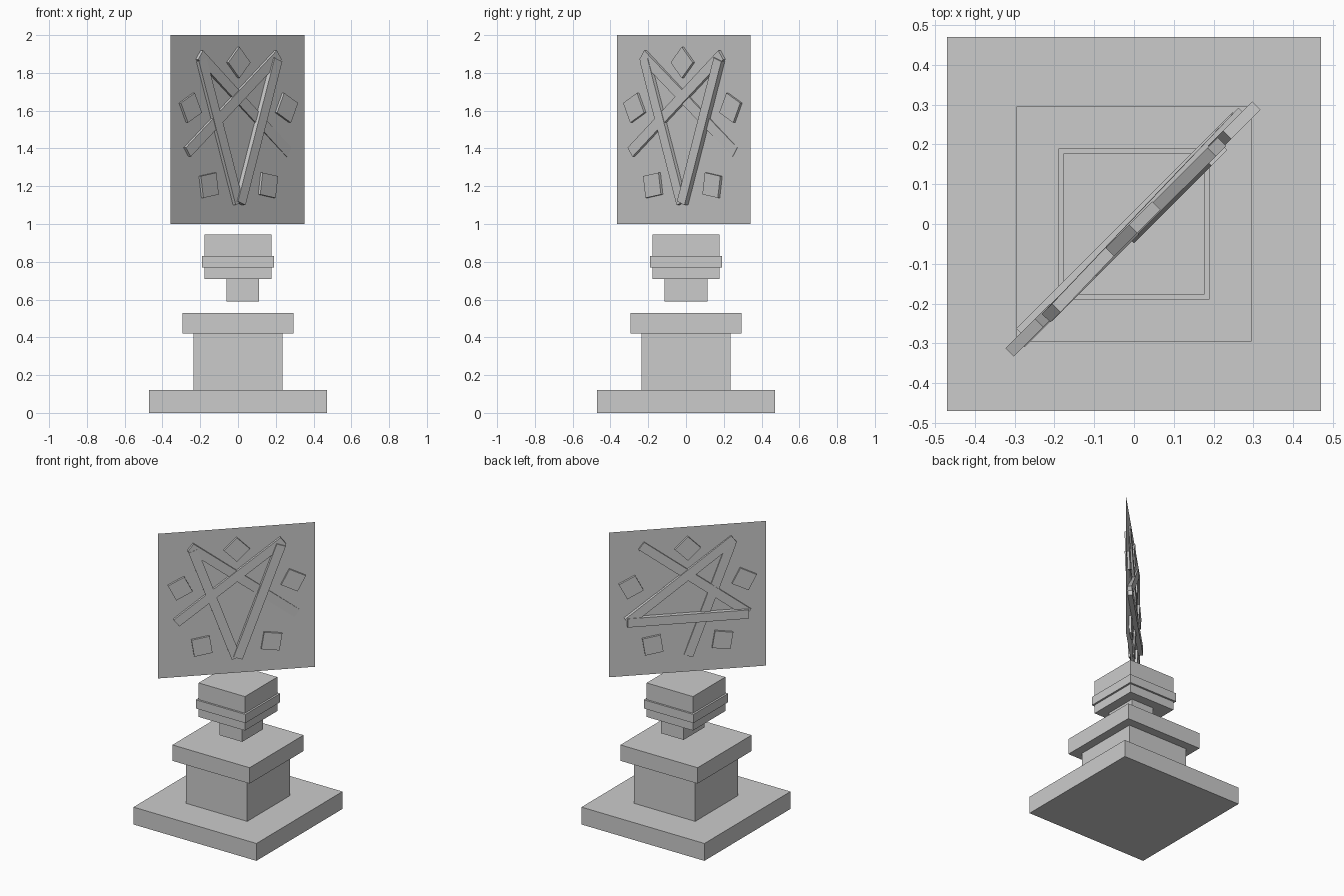
import bpy
import math
from mathutils import Matrix, Vector

if "Cube" in bpy.data.objects:
    bpy.data.objects.remove(bpy.data.objects["Cube"])

stone = bpy.data.materials.new("plain grey")
stone.diffuse_color = (0.6, 0.6, 0.6, 1)
stone.use_nodes = True
stone.node_tree.nodes["Principled BSDF"].inputs["Base Color"].default_value = stone.diffuse_color

# Frame of the upright panel: local x along the panel, local -y out of its front
panel_frame = Matrix.Translation((-0.0025, -0.0125, 0)) @ Matrix.Rotation(math.pi / 4, 4, 'Z')


def add_box(name, size, matrix):
    bpy.ops.mesh.primitive_cube_add(size=1)
    ob = bpy.context.object
    ob.name = name
    ob.data.transform(matrix @ Matrix.Diagonal((*size, 1)))
    ob.data.materials.append(stone)
    return ob


def block(name, half_x, half_y, z0, z1, x=0):
    add_box(name, (2 * half_x, 2 * half_y, z1 - z0),
            Matrix.Translation((x, 0, (z0 + z1) / 2)))


def bar(name, start, end):
    """Flat bar between two (along, height, outward) points on the panel."""
    a, b = (Vector((p[0], -p[2], p[1])) for p in (start, end))
    along = (b - a).normalized()
    side = along.cross(Vector((0, 1, 0))).normalized()
    out = side.cross(along)
    rot = Matrix((along, out, side)).transposed().to_4x4()
    add_box(name, ((b - a).length, 0.03, 0.06),
            panel_frame @ Matrix.Translation((a + b) / 2) @ rot)


# Pedestal
block("base_slab", 0.47, 0.47, 0, 0.12)
block("pedestal_column", 0.235, 0.235, 0.12, 0.42)
block("pedestal_cap", 0.295, 0.295, 0.42, 0.53)

# Floating head block with neck and collar
block("neck", 0.086, 0.113, 0.59, 0.71, x=0.025)
block("head_block", 0.177, 0.177, 0.71, 0.945)
block("head_collar", 0.19, 0.19, 0.77, 0.83)

# Thin upright panel set on the diagonal
bpy.ops.mesh.primitive_plane_add(size=1)
panel = bpy.context.object
panel.name = "panel"
panel.data.transform(panel_frame @ Matrix.Translation((0, 0, 1.5))
                     @ Matrix.Rotation(math.pi / 2, 4, 'X'))
panel.data.materials.append(stone)

# Interlaced star bars
bar("star_bar_left", (-0.28, 1.87, 0.005), (-0.005, 1.11, 0.005))
bar("star_bar_right", (0.28, 1.87, 0.012), (0.005, 1.11, 0.012))
bar("star_bar_falling", (-0.295, 1.895, 0.004), (0.385, 1.38, -0.013))
bar("star_bar_rising", (-0.385, 1.38, 0.002), (0.295, 1.895, 0.003))
bar("star_bar_level", (-0.385, 1.378, -0.0155), (0.385, 1.378, -0.0155))

# Square studs between the star points, each turned with its place on the ring
studs = [(0, 1.855), (-0.36, 1.615), (-0.222, 1.205), (0.222, 1.205), (0.36, 1.615)]
for i, (u, z) in enumerate(studs):
    turn = math.radians(45 + 72 * i)
    add_box(f"square_stud_{i + 1}", (0.117, 0.03, 0.117),
            panel_frame @ Matrix.Translation((u, 0, z)) @ Matrix.Rotation(-turn, 4, 'Y'))
